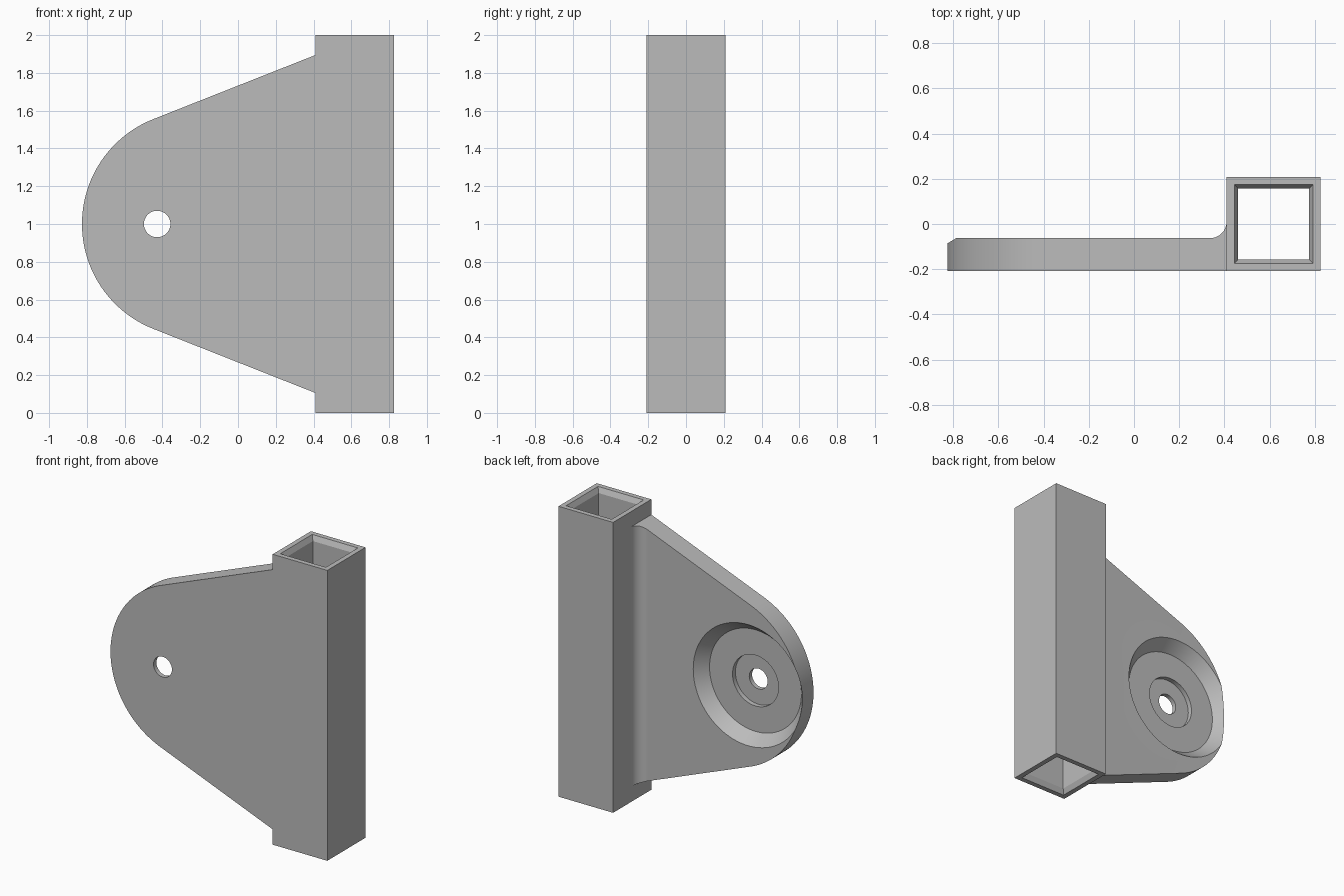
import bpy, bmesh
from math import sin, cos, pi, atan2, radians, sqrt
from mathutils import Matrix

cube = bpy.data.objects.get("Cube")
if cube:
    bpy.data.objects.remove(cube, do_unlink=True)

grey = bpy.data.materials.new("plain grey")
grey.use_nodes = True
grey.diffuse_color = (0.5, 0.5, 0.5, 1)
grey.node_tree.nodes["Principled BSDF"].inputs["Base Color"].default_value = (0.5, 0.5, 0.5, 1)


def finish(bm, name, matrix):
    bmesh.ops.recalc_face_normals(bm, faces=bm.faces)
    bm.transform(matrix)
    mesh = bpy.data.meshes.new(name)
    bm.to_mesh(mesh)
    bm.free()
    mesh.materials.append(grey)
    obj = bpy.data.objects.new(name, mesh)
    bpy.context.collection.objects.link(obj)
    return obj


def ring_stack(name, sides, profile, matrix, turn=0.0):
    """Closed solid through rings given as (radius, height)."""
    bm = bmesh.new()
    rings = [[bm.verts.new((r * cos(turn + 2 * pi * i / sides),
                            r * sin(turn + 2 * pi * i / sides), h))
              for i in range(sides)] for r, h in profile]
    for a, b in zip(rings, rings[1:]):
        for i in range(sides):
            j = (i + 1) % sides
            bm.faces.new((a[i], a[j], b[j], b[i]))
    bm.faces.new(rings[0])
    bm.faces.new(rings[-1])
    return finish(bm, name, matrix)


def prism(name, outline, low, high, matrix):
    """Extrude a flat outline from low to high."""
    bm = bmesh.new()
    face = bm.faces.new([bm.verts.new((x, y, low)) for x, y in outline])
    top = bmesh.ops.extrude_face_region(bm, geom=[face])["geom"]
    verts = [g for g in top if isinstance(g, bmesh.types.BMVert)]
    bmesh.ops.translate(bm, verts=verts, vec=(0, 0, high - low))
    return finish(bm, name, matrix)


def combine(target, tool, operation):
    mod = target.modifiers.new(operation.lower(), "BOOLEAN")
    mod.operation, mod.object, mod.solver = operation, tool, "EXACT"
    bpy.context.view_layer.objects.active = target
    bpy.ops.object.modifier_apply(modifier=mod.name)
    bpy.data.objects.remove(tool, do_unlink=True)


FRONT, PLATE_BACK, HALF = -0.208, -0.063, 0.208
POST_X, JOIN = 0.618, 0.41
stand = Matrix.Rotation(radians(90), 4, "X")      # outline (x, z), depth toward -y

# Square post
diag = sqrt(2)
post_place = Matrix.Translation((POST_X, 0, 0))
bracket = ring_stack("bracket_with_square_post", 4, [(HALF * diag, 0), (HALF * diag, 2)],
                     post_place, pi / 4)

# Plate cross-section with a fillet against the post
fillet = 0.075
section = [(-0.9, FRONT), (JOIN + 0.015, FRONT), (JOIN + 0.015, PLATE_BACK + fillet)]
section += [(JOIN - fillet + fillet * cos(a), PLATE_BACK + fillet + fillet * sin(a))
            for a in (-i * pi / 32 for i in range(17))]
section.append((-0.9, PLATE_BACK))
plate = prism("plate", section, 0.02, 1.98, Matrix())

# Rounded nose with straight tapering edges
radius, nose_x = 0.597, -0.229
slope = atan2(0.34, 0.86)
start = pi / 2 + slope
steps = 64
outline = [(nose_x + radius * cos(a), 1 + radius * sin(a))
           for a in (start + (2 * pi - 2 * start) * i / steps for i in range(steps + 1))]
edge_x, edge_z = outline[0]
far = 0.6
rise = (far - edge_x) * sin(slope) / cos(slope)
outline += [(far, 2 - edge_z - rise), (far, edge_z + rise)]
combine(plate, prism("plate_outline", outline, -0.4, 0.4, stand), "INTERSECT")
combine(bracket, plate, "UNION")

# Hollow post with chamfered mouths
mouth, bore, bevel = 0.174 * diag, 0.157 * diag, 0.035
hollow = [(mouth, -0.1), (mouth, 0), (bore, bevel), (bore, 2 - bevel), (mouth, 2), (mouth, 2.1)]
combine(bracket, ring_stack("post_hollow", 4, hollow, post_place, pi / 4), "DIFFERENCE")

# Conical recess, counterbore and through hole
recess = [(0.07, -0.4), (0.07, -0.177), (0.175, -0.177), (0.175, -0.145),
          (0.35, -0.145), (0.417, PLATE_BACK), (0.417, 0.3)]
place = Matrix.Translation((-0.428, 0, 1)) @ Matrix.Rotation(radians(-90), 4, "X")
combine(bracket, ring_stack("recess_cutter", 96, recess, place), "DIFFERENCE")

# Smooth curves, crisp edges
bpy.ops.object.select_all(action="DESELECT")
bracket.select_set(True)
bpy.context.view_layer.objects.active = bracket
bpy.ops.object.shade_smooth_by_angle(angle=radians(25))
weighted = bracket.modifiers.new("flat face normals", "WEIGHTED_NORMAL")
weighted.keep_sharp = True
